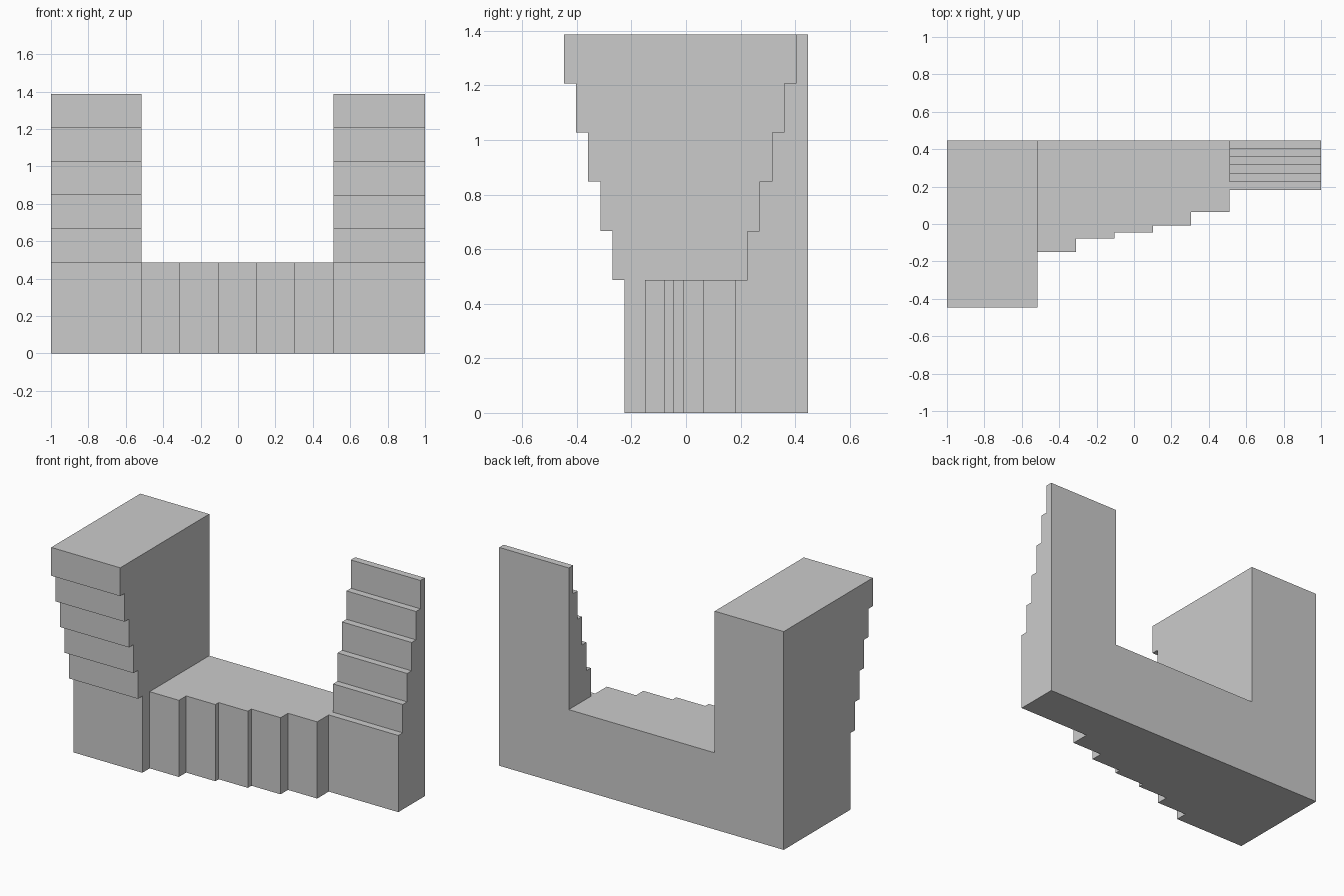
import bpy, bmesh
from mathutils import Vector

if "Cube" in bpy.data.objects:
    bpy.data.objects.remove(bpy.data.objects["Cube"])

BACK = 0.447
BASE_TOP = 0.487
TOP = 1.387
LEFT_X, RIGHT_X = -0.515, 0.511


def prism(name, points, offset):
    """Extrude a closed 3D outline along an offset into a solid."""
    bm = bmesh.new()
    face = bm.faces.new([bm.verts.new(p) for p in points])
    ext = bmesh.ops.extrude_face_region(bm, geom=[face], use_keep_orig=True)
    verts = [g for g in ext["geom"] if isinstance(g, bmesh.types.BMVert)]
    bmesh.ops.translate(bm, verts=verts, vec=Vector(offset))
    bmesh.ops.recalc_face_normals(bm, faces=bm.faces[:])
    mesh = bpy.data.meshes.new(name)
    bm.to_mesh(mesh)
    bm.free()
    obj = bpy.data.objects.new(name, mesh)
    bpy.context.collection.objects.link(obj)
    return obj


def stepped_tower(name, x0, x1, front, step):
    """Tall base block with five equal courses, each shifted in y by step."""
    course = (TOP - BASE_TOP) / 5
    outline = [(BACK, TOP), (BACK, 0), (front, 0)]
    for i in range(5):
        z = BASE_TOP + i * course
        outline += [(front + i * step, z), (front + (i + 1) * step, z)]
    outline.append((front + 5 * step, TOP))
    return prism(name, [(x0, y, z) for y, z in outline], (x1 - x0, 0, 0))


# Left tower leans outward, right tower recedes towards the back
stepped_tower("left_tower", -1, LEFT_X, -0.225, -0.0444)
stepped_tower("right_tower", RIGHT_X, 1, 0.181, 0.0444)

# Low wall between the towers, its front stepping back from left to right
fronts = [-0.151, -0.078, -0.045, -0.009, 0.065]
width = (RIGHT_X - LEFT_X) / len(fronts)
plan = [(LEFT_X, BACK)]
for i, y in enumerate(fronts):
    plan += [(LEFT_X + i * width, y), (LEFT_X + (i + 1) * width, y)]
plan.append((RIGHT_X, BACK))
prism("low_wall", [(x, y, 0) for x, y in plan], (0, 0, BASE_TOP))
